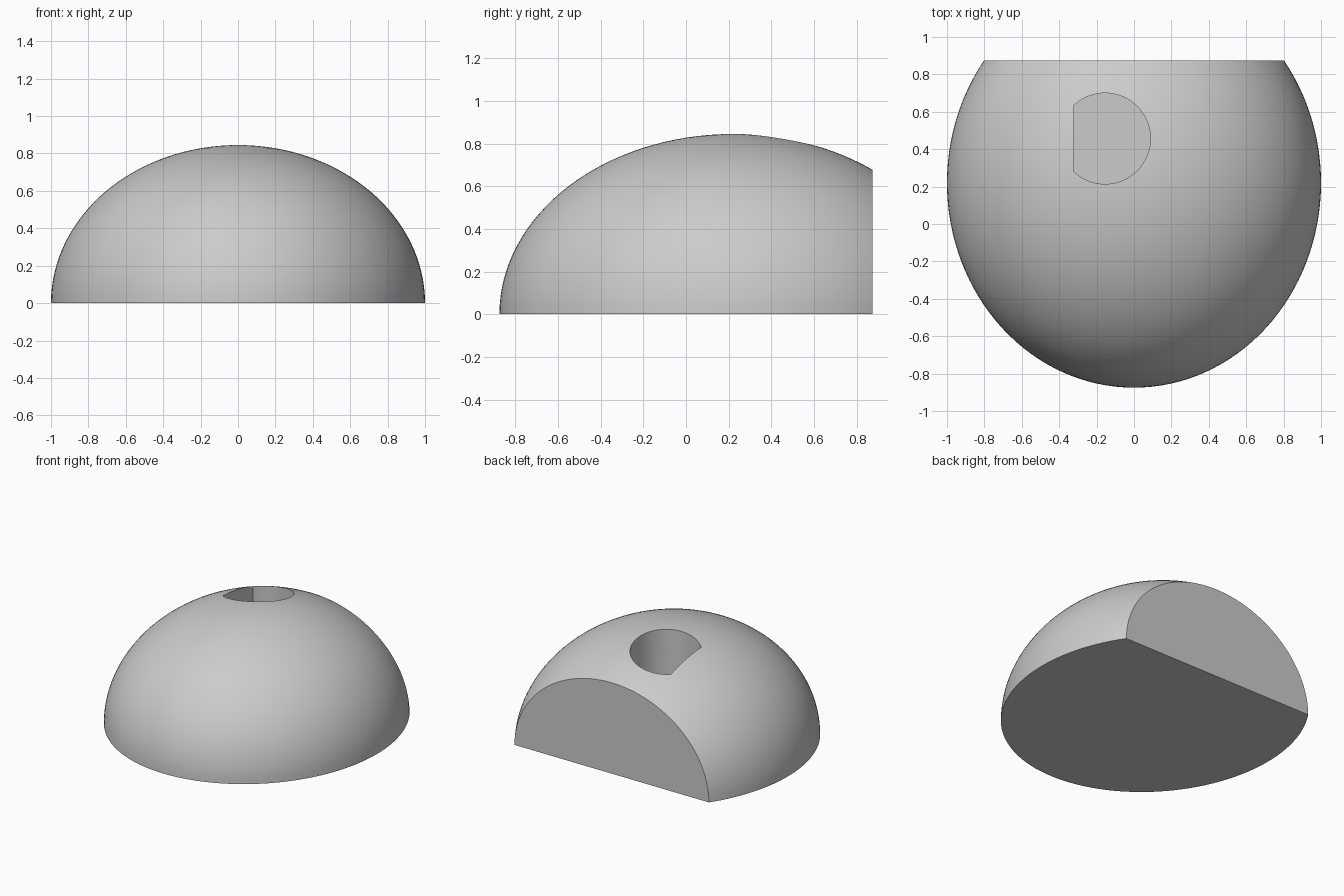
import bpy
import bmesh
import math
from mathutils import Matrix, Vector

cube = bpy.data.objects.get("Cube")
if cube:
    bpy.data.objects.remove(cube, do_unlink=True)

CENTRE = Vector((0, 0.22, 0))
RADII = Vector((1.0, 1.095, 0.845))
BACK_Y = 0.875
HOLE_X, HOLE_Y, HOLE_R = -0.155, 0.457, 0.243
HOLE_FLAT_X, HOLE_FLOOR = -0.32, 0.35

grey = bpy.data.materials.new("plain grey")
grey.use_nodes = True
colour = (0.6, 0.6, 0.6, 1)
grey.diffuse_color = colour
grey.node_tree.nodes["Principled BSDF"].inputs["Base Color"].default_value = colour


def make_object(name, bm):
    bmesh.ops.recalc_face_normals(bm, faces=bm.faces)
    mesh = bpy.data.meshes.new(name)
    bm.to_mesh(mesh)
    bm.free()
    mesh.materials.append(grey)
    obj = bpy.data.objects.new(name, mesh)
    bpy.context.collection.objects.link(obj)
    return obj


def slice_flat(bm, point, normal):
    """Cut away everything on the normal's side and cap the opening."""
    geom = bm.verts[:] + bm.edges[:] + bm.faces[:]
    cut = bmesh.ops.bisect_plane(bm, geom=geom, dist=1e-5, plane_co=point,
                                 plane_no=normal, clear_outer=True)
    rim = [e for e in cut["geom_cut"] if isinstance(e, bmesh.types.BMEdge)]
    bmesh.ops.contextual_create(bm, geom=rim)


# Domed body: ellipsoid with a flat base and a flat back
bm = bmesh.new()
bmesh.ops.create_uvsphere(bm, u_segments=128, v_segments=64, radius=1,
                          matrix=Matrix.Translation(CENTRE) @ Matrix.Diagonal(RADII).to_4x4())
slice_flat(bm, (0, 0, 0), (0, 0, -1))
slice_flat(bm, (0, BACK_Y, 0), (0, 1, 0))
body = make_object("domed_body", bm)

# D-shaped socket cutter: upright cylinder with one flat side
bm = bmesh.new()
bmesh.ops.create_cone(bm, cap_ends=True, segments=72, radius1=HOLE_R, radius2=HOLE_R, depth=1,
                      matrix=Matrix.Translation((HOLE_X, HOLE_Y, HOLE_FLOOR + 0.5)))
slice_flat(bm, (HOLE_FLAT_X, 0, 0), (-1, 0, 0))
cutter = make_object("socket_cutter", bm)

# Cut the socket, then drop the cutter
mod = body.modifiers.new("socket", "BOOLEAN")
mod.operation = "DIFFERENCE"
mod.solver = "EXACT"
mod.object = cutter
bpy.ops.object.select_all(action="DESELECT")
bpy.context.view_layer.objects.active = body
body.select_set(True)
bpy.ops.object.modifier_apply(modifier=mod.name)
bpy.data.objects.remove(cutter, do_unlink=True)
bpy.ops.object.shade_smooth_by_angle(angle=math.radians(30))
